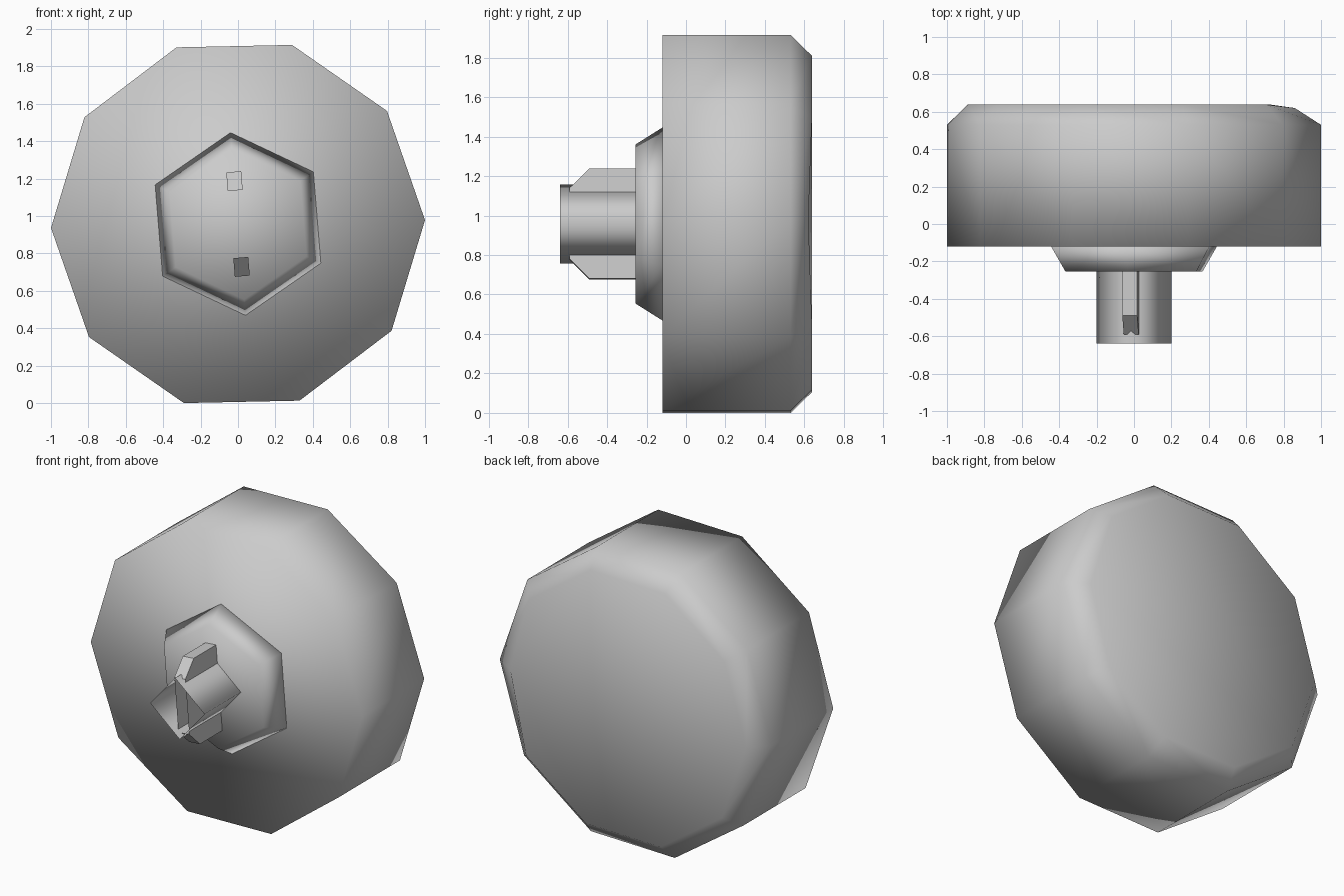
import bpy, bmesh, math
from mathutils import Matrix, Vector

cube = bpy.data.objects.get("Cube")
if cube:
    bpy.data.objects.remove(cube, do_unlink=True)

CENTRE_Z = 0.957
TILT = math.radians(4.7)

grey = bpy.data.materials.new("plain grey")
grey.use_nodes = True
colour = (0.6, 0.6, 0.6, 1)
grey.diffuse_color = colour
grey.node_tree.nodes["Principled BSDF"].inputs["Base Color"].default_value = colour


def finish(name, bm, smooth):
    mesh = bpy.data.meshes.new(name)
    bm.to_mesh(mesh)
    bm.free()
    mesh.materials.append(grey)
    for face in mesh.polygons:
        face.use_smooth = smooth
    obj = bpy.data.objects.new(name, mesh)
    bpy.context.collection.objects.link(obj)
    return obj


def loft(name, sides, start, profile, caps=True):
    """Rings of (radius, y) about the y axis, joined by walls."""
    bm = bmesh.new()
    rings = []
    for radius, y in profile:
        ring = []
        for i in range(sides):
            a = start + math.tau * i / sides
            ring.append(bm.verts.new((radius * math.cos(a), y,
                                      CENTRE_Z + radius * math.sin(a))))
        rings.append(ring)
    for low, high in zip(rings, rings[1:]):
        for i in range(sides):
            j = (i + 1) % sides
            bm.faces.new((low[i], high[i], high[j], low[j]))
    if caps:
        bm.faces.new(rings[0])
        bm.faces.new(rings[-1][::-1])
    return bm, rings


# Ten-sided head with a chamfered back rim
bm, rings = loft("head", 10, math.radians(1.2),
                 [(1.0, -0.12), (1.0, 0.53), (0.89, 0.638)])
rings[-1][0].co = Vector((0.86, 0.62, 0.98))
bmesh.ops.recalc_face_normals(bm, faces=bm.faces)
finish("head", bm, True)

# Six-sided tapered collar
bm, rings = loft("collar", 6, math.radians(90) + TILT,
                 [(0.405, -0.255), (0.49, -0.12)])
bmesh.ops.recalc_face_normals(bm, faces=bm.faces)
finish("collar", bm, True)

# Open four-sided shaft
bm, rings = loft("shaft", 4, math.radians(90) + TILT,
                 [(0.2, -0.638), (0.2, -0.255)], caps=False)
finish("shaft", bm, True)

# Cross plate with sloped front corners and an open mouth
outline = [(-0.59, 0.18), (-0.49, 0.28), (-0.25, 0.28),
           (-0.25, -0.28), (-0.49, -0.28), (-0.59, -0.18)]
bm = bmesh.new()
left, right = [[bm.verts.new((x, y, z)) for y, z in outline] for x in (0.04, -0.04)]
bm.faces.new(left)
bm.faces.new(right[::-1])
for i in range(len(outline) - 1):
    bm.faces.new((left[i + 1], left[i], right[i], right[i + 1]))
bmesh.ops.recalc_face_normals(bm, faces=bm.faces)
bmesh.ops.transform(bm, verts=bm.verts,
                    matrix=Matrix.Translation((0, 0, CENTRE_Z)) @ Matrix.Rotation(-TILT, 4, "Y"))
finish("cross_plate", bm, False)
